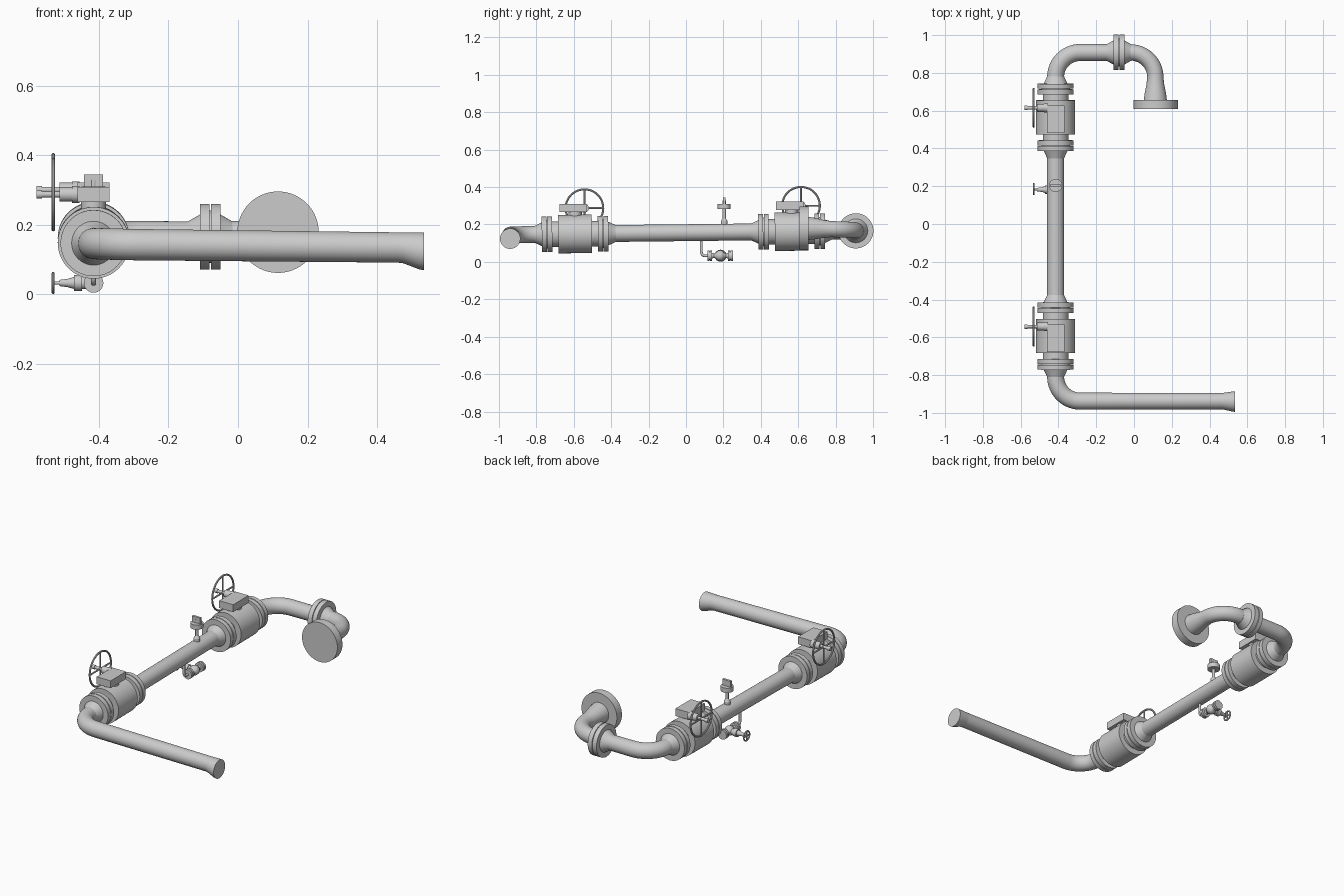
import bpy, bmesh
from math import sin, cos, pi, radians
from mathutils import Vector as V

if "Cube" in bpy.data.objects:
    bpy.data.objects.remove(bpy.data.objects["Cube"])

X = -0.415                       # x of the main run
R = 0.045                        # pipe radius


def line_z(y):                   # the run slopes slightly towards the front
    return 0.156 + 0.0112 * y


def finish(name, bm):
    bmesh.ops.recalc_face_normals(bm, faces=bm.faces)
    me = bpy.data.meshes.new(name)
    bm.to_mesh(me)
    bm.free()
    ob = bpy.data.objects.new(name, me)
    bpy.context.collection.objects.link(ob)
    bpy.ops.object.select_all(action='DESELECT')
    ob.select_set(True)
    bpy.context.view_layer.objects.active = ob
    bpy.ops.object.shade_smooth_by_angle(angle=radians(28))
    return ob


def loft(name, rings, n=48):
    """Skin circular rings given as (centre, axis, radius), with end caps."""
    bm = bmesh.new()
    loops, u = [], None
    for c, axis, r in rings:
        a = V(axis).normalized()
        if u is None:
            u = a.orthogonal()
        u = (u - a * u.dot(a)).normalized()
        w = a.cross(u)
        loops.append([bm.verts.new(V(c) + r * (cos(2 * pi * i / n) * u + sin(2 * pi * i / n) * w))
                      for i in range(n)])
    for p, q in zip(loops, loops[1:]):
        for i in range(n):
            j = (i + 1) % n
            bm.faces.new((p[i], p[j], q[j], q[i]))
    bm.faces.new(loops[0])
    bm.faces.new(loops[-1])
    return finish(name, bm)


def lathe(name, origin, axis, profile, n=48):
    a = V(axis).normalized()
    return loft(name, [(V(origin) + a * t, a, r) for t, r in profile], n)


def mirrored(half):
    return [(-t, r) for t, r in reversed(half)] + half


def bend(centre, start, end, z0, z1, r, steps=14):
    """Rings of an elbow in plan; angles in degrees."""
    s = 1 if end > start else -1
    out = []
    for i in range(steps + 1):
        k = i / steps
        a = radians(start + (end - start) * k)
        rad = r if isinstance(r, (int, float)) else r[0] + (r[1] - r[0]) * k
        out.append((V((centre[0] + 0.13 * cos(a), centre[1] + 0.13 * sin(a), z0 + (z1 - z0) * k)),
                    V((-s * sin(a), s * cos(a), 0)), rad))
    return out


def box(name, c, size, bevel=0.0):
    bm = bmesh.new()
    bmesh.ops.create_cube(bm, size=1)
    bmesh.ops.scale(bm, vec=size, verts=bm.verts)
    bmesh.ops.translate(bm, vec=c, verts=bm.verts)
    if bevel:
        bmesh.ops.bevel(bm, geom=bm.edges[:], offset=bevel, segments=2, affect='EDGES')
    return finish(name, bm)


def handwheel(name, c, radius, tube, spokes):
    """Wheel facing along x."""
    c = V(c)
    bm = bmesh.new()
    n, m = 48, 10
    g = [[bm.verts.new(c + V((tube * sin(2 * pi * j / m),
                              (radius - tube + tube * cos(2 * pi * j / m)) * cos(2 * pi * i / n),
                              (radius - tube + tube * cos(2 * pi * j / m)) * sin(2 * pi * i / n))))
          for j in range(m)] for i in range(n)]
    for i in range(n):
        for j in range(m):
            k, l = (i + 1) % n, (j + 1) % m
            bm.faces.new((g[i][j], g[k][j], g[k][l], g[i][l]))
    finish(name + "_rim", bm)
    for s in range(spokes):
        a = pi / 2 + 2 * pi * s / spokes
        lathe(f"{name}_spoke_{s + 1}", c, (0, cos(a), sin(a)),
              [(0, tube * 0.9), (radius - tube, tube * 0.9)], 10)


# pipe runs and elbows
fwd = (0, 1, 0.0112)
loft("middle_pipe", [((X, y, line_z(y)), fwd, R) for y in (-0.385, 0.36)])
loft("inlet_pipe",
     [((X, -0.78, line_z(-0.78)), (0, -1, 0), R)]
     + bend((X + 0.13, -0.808), 180, 270, line_z(-0.808), 0.143, R)
     + [((0.46, -0.938, 0.135), (1, 0, 0), 0.0435),
        ((0.475, -0.938, 0.134), (1, 0, 0), 0.0445),
        ((0.52, -0.94, 0.1255), (1, 0, 0), 0.053),
        ((0.535, -0.94, 0.124), (1, 0, 0), 0.0545)])
loft("back_pipe",
     [((X, 0.75, line_z(0.75)), (0, 1, 0), R)]
     + bend((X + 0.13, 0.778), 180, 90, line_z(0.778), 0.166, R)
     + [((-0.13, 0.908, 0.166), (1, 0, 0), 0.044)])
loft("outlet_elbow",
     [((-0.04, 0.908, 0.167), (1, 0, 0), 0.044)]
     + bend((-0.017, 0.778), 90, 0, 0.168, 0.175, 0.043)
     + [((0.113, 0.74, 0.176), (0, -1, 0), 0.047),
        ((0.113, 0.69, 0.178), (0, -1, 0), 0.057),
        ((0.113, 0.65, 0.179), (0, -1, 0), 0.062)])
lathe("outlet_flange", (0.115, 0.656, 0.179), (0, -1, 0), [(0, 0.117), (0.048, 0.117)], 64)

# bolted flange pair on the back pipe
lathe("pipe_flange_pair", (-0.08, 0.908, 0.166), (1, 0, 0), mirrored(
    [(0.002, 0.075), (0.002, 0.094), (0.029, 0.094), (0.029, 0.064), (0.062, 0.045), (0.068, 0.043)]))

# two ball valves with gearbox and handwheel
valve_half = [(0.09, 0.103), (0.09, 0.068), (0.122, 0.068), (0.122, 0.095), (0.148, 0.095),
              (0.148, 0.076), (0.152, 0.076), (0.152, 0.095), (0.178, 0.095), (0.178, 0.063),
              (0.212, 0.047), (0.22, 0.044)]
for side, y in (("front", -0.593), ("back", 0.565)):
    z = line_z(y)
    lathe(side + "_valve_body", (X, y, z), fwd, mirrored(valve_half), 64)
    lathe(side + "_valve_neck", (X, y, z + 0.08), (0, 0, 1), [(0, 0.036), (0.04, 0.036)], 32)
    box(side + "_gearbox", (X, y - 0.011, z + 0.138), (0.092, 0.146, 0.044))
    wz, wy = z + 0.138, y + 0.05
    lathe(side + "_gear_shaft", (X - 0.04, wy, wz), (-1, 0, 0),
          [(0, 0.024), (0.022, 0.024), (0.022, 0.021), (0.058, 0.021), (0.058, 0.009),
           (0.108, 0.009), (0.108, 0.012), (0.124, 0.012)], 28)
    handwheel(side + "_handwheel", (-0.531, wy, wz), 0.106, 0.0055, 4)

# instrument on top of the run
gy = 0.204
lathe("instrument_stem", (X, gy, line_z(gy) + 0.03), (0, 0, 1),
      [(0, 0.018), (0.03, 0.018), (0.045, 0.009), (0.094, 0.009), (0.094, 0.035),
       (0.122, 0.035), (0.122, 0.009), (0.14, 0.009)], 28)
box("instrument_plate", (X, gy, 0.317), (0.054, 0.014, 0.056))

# drain line and globe valve below the run
dz, dy = 0.033, 0.182
arc = [((X, 0.102 - 0.02 * cos(a), dz + 0.02 - 0.02 * sin(a)), (0, sin(a), -cos(a)), 0.0075)
       for a in [pi / 2 * i / 8 for i in range(9)]]
loft("drain_pipe", [((X, 0.082, 0.13), (0, 0, -1), 0.0075)] + arc
     + [((X, 0.12, dz), (0, 1, 0), 0.0075)], 16)
lathe("drain_valve_body", (X, dy, dz), (0, 1, 0), mirrored(
    [(0.006, 0.028), (0.014, 0.025), (0.022, 0.016), (0.032, 0.012), (0.042, 0.015), (0.042, 0.028),
     (0.054, 0.028), (0.054, 0.022), (0.057, 0.022), (0.057, 0.028), (0.068, 0.028)]), 32)
lathe("drain_valve_bonnet", (X, dy, dz), (-1, 0, 0),
      [(0, 0.018), (0.034, 0.018), (0.034, 0.023), (0.057, 0.023), (0.057, 0.017), (0.075, 0.012),
       (0.098, 0.009), (0.098, 0.005), (0.119, 0.005)], 28)
handwheel("drain_handwheel", (-0.531, dy + 0.003, dz), 0.032, 0.0045, 4)
